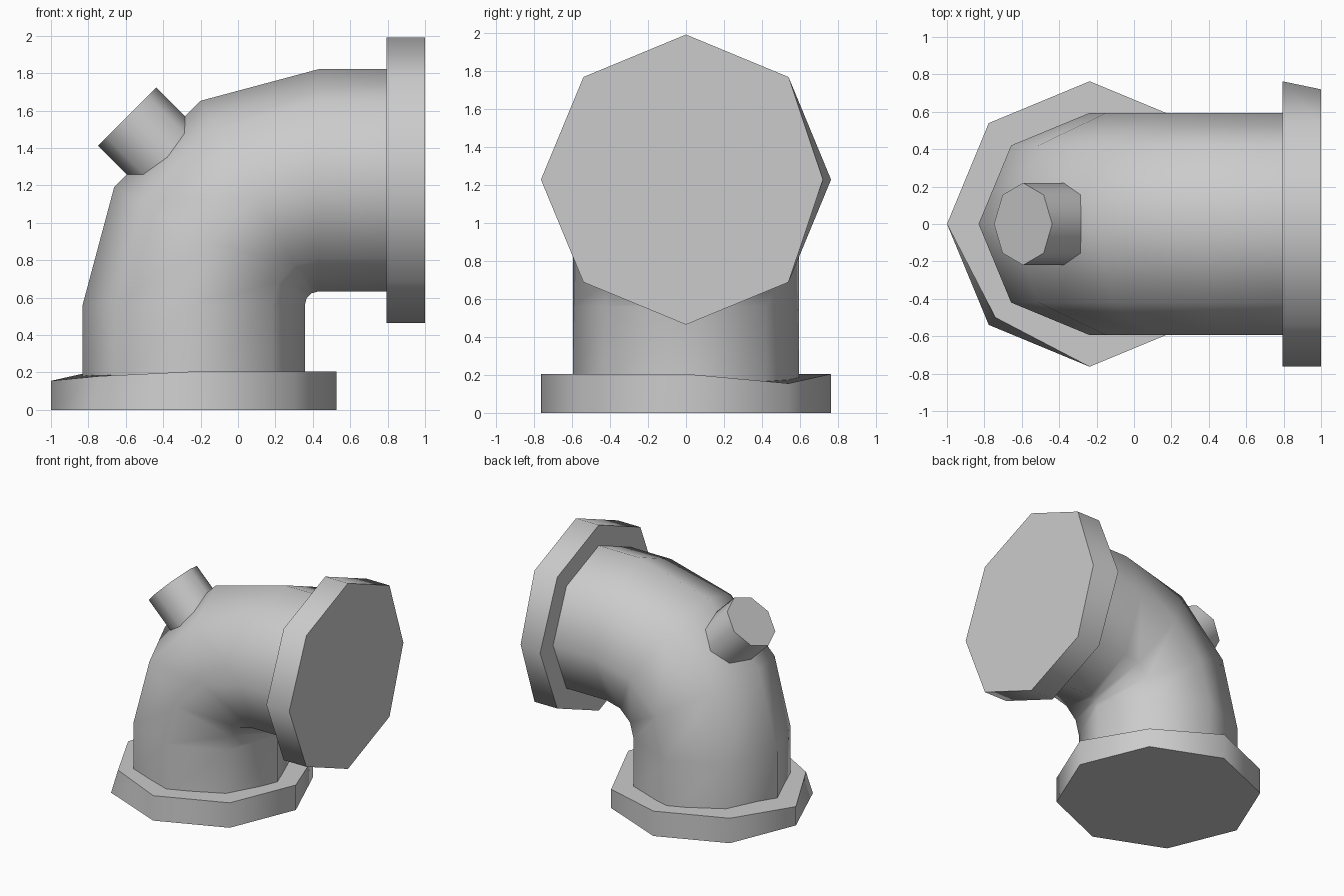
import bpy, bmesh, math
from mathutils import Vector

cube = bpy.data.objects.get("Cube")
if cube:
    bpy.data.objects.remove(cube, do_unlink=True)

SIDES = 8
grey = bpy.data.materials.new("light grey")
grey.use_nodes = True
colour = (0.6, 0.6, 0.6, 1)
grey.diffuse_color = colour
grey.node_tree.nodes["Principled BSDF"].inputs["Base Color"].default_value = colour


def ring(centre, u, radius):
    """Octagon around centre, spanned by u and the y axis."""
    side = Vector((0, 1, 0))
    angles = [math.tau * k / SIDES for k in range(SIDES)]
    return [Vector(centre) + radius * (math.cos(a) * Vector(u) + math.sin(a) * side)
            for a in angles]


def loft(name, rings):
    """Skin a list of octagons and cap both ends."""
    bm = bmesh.new()
    loops = [[bm.verts.new(p) for p in r] for r in rings]
    for low, high in zip(loops, loops[1:]):
        for k in range(SIDES):
            n = (k + 1) % SIDES
            bm.faces.new((low[k], low[n], high[n], high[k]))
    bm.faces.new(loops[0][::-1])
    bm.faces.new(loops[-1])
    bmesh.ops.recalc_face_normals(bm, faces=bm.faces)
    mesh = bpy.data.meshes.new(name)
    bm.to_mesh(mesh)
    bm.free()
    mesh.materials.append(grey)
    obj = bpy.data.objects.new(name, mesh)
    bpy.context.collection.objects.link(obj)
    bpy.ops.object.select_all(action='DESELECT')
    obj.select_set(True)
    bpy.context.view_layer.objects.active = obj
    bpy.ops.object.shade_smooth_by_angle(angle=math.radians(60))
    return obj


X, DOWN = Vector((1, 0, 0)), Vector((0, 0, -1))
PIPE_X, PIPE_Z = -0.237, 1.227
PIPE_R, FLANGE_R = 0.594, 0.763

# Elbow pipe: straight foot, three-step bend, straight outlet
bend = Vector((0.43, 0, 0.56))
sections = [ring((PIPE_X, 0, 0.14), X, PIPE_R)]
for step in range(4):
    a = math.radians(30 * step)
    u = Vector((math.cos(a), 0, -math.sin(a)))
    sections.append(ring(bend - 0.667 * u, u, PIPE_R))
sections.append(ring((0.82, 0, PIPE_Z), DOWN, PIPE_R))
loft("elbow_pipe", sections)

# Base flange, with a few worn corners on its upper rim
rim = ring((PIPE_X, 0, 0.205), X, FLANGE_R)
rim[1].z = rim[4].z = 0.155
rim[5] += Vector((0.035, 0.04, -0.025))
loft("base_flange", [ring((PIPE_X, 0, 0), X, FLANGE_R), rim])

# Outlet flange, with one worn corner on its outer rim
rim = ring((1, 0, PIPE_Z), DOWN, FLANGE_R)
rim[2].y = 0.72
loft("outlet_flange", [ring((0.793, 0, PIPE_Z), DOWN, FLANGE_R), rim])

# Short spout on the outside of the bend
along = Vector((1, 0, -1)).normalized()
across = Vector((1, 0, 1)).normalized()
tip = Vector((-0.593, 0, 1.567))
loft("spout", [ring(tip, across, 0.22), ring(tip + 0.36 * along, across, 0.22)])
